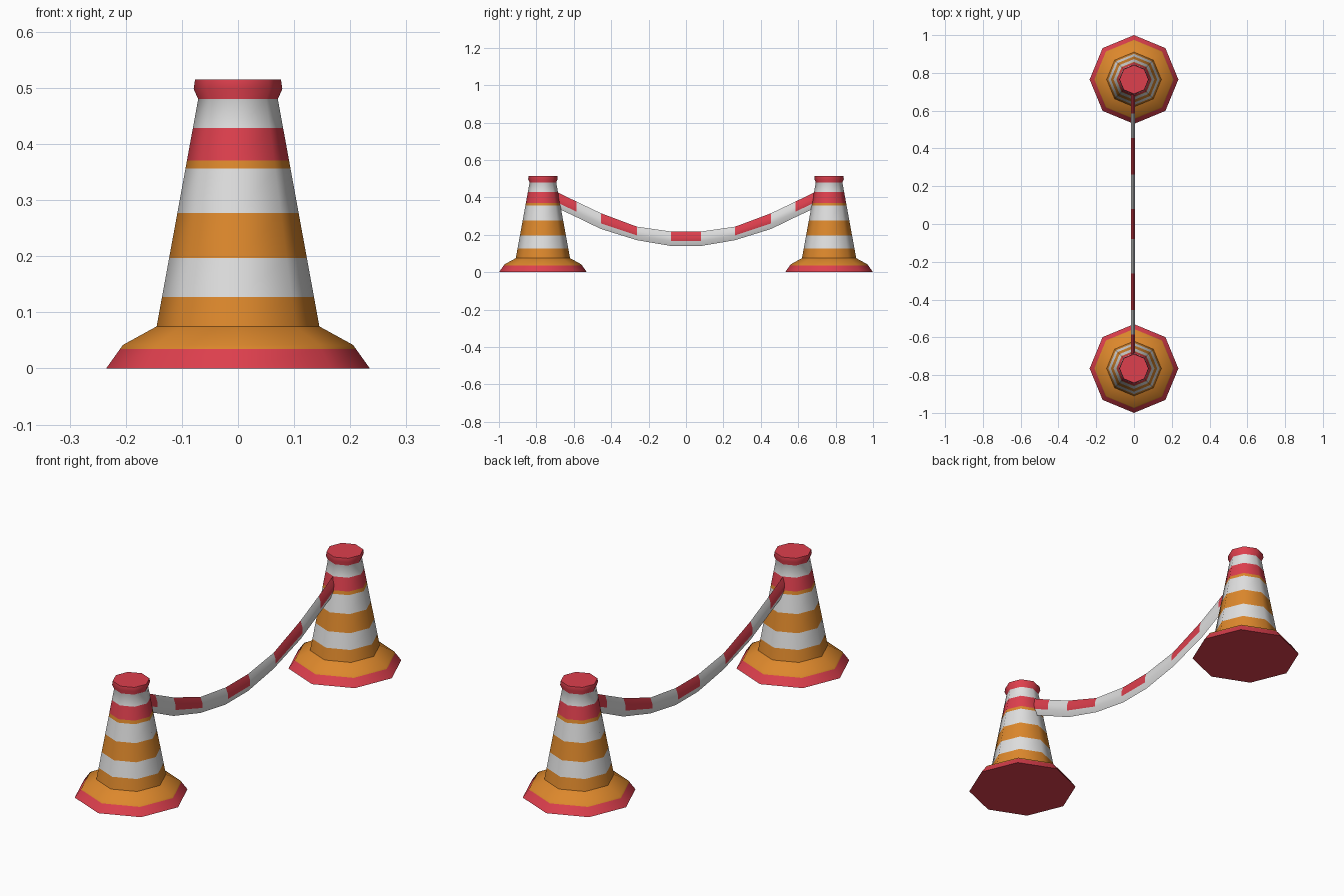
import bpy, bmesh, math

if "Cube" in bpy.data.objects:
    bpy.data.objects.remove(bpy.data.objects["Cube"])


def material(name, rgb):
    m = bpy.data.materials.new(name)
    m.diffuse_color = (*rgb, 1)
    m.use_nodes = True
    m.node_tree.nodes["Principled BSDF"].inputs["Base Color"].default_value = m.diffuse_color
    return m


RED, ORANGE, WHITE = 0, 1, 2
MATERIALS = [material("red", (0.73, 0.05, 0.075)),
             material("orange", (0.72, 0.245, 0.025)),
             material("white", (0.74, 0.74, 0.74))]


def finish(name, bm, angle):
    bmesh.ops.recalc_face_normals(bm, faces=bm.faces[:])
    me = bpy.data.meshes.new(name)
    bm.to_mesh(me)
    bm.free()
    for m in MATERIALS:
        me.materials.append(m)
    me.shade_smooth()
    me.set_sharp_from_angle(angle=math.radians(angle))
    ob = bpy.data.objects.new(name, me)
    bpy.context.collection.objects.link(ob)
    return ob


def loft(bm, rings, color):
    """Skin closed rings of points; color(ring index, side index) picks a material."""
    vs = [[bm.verts.new(p) for p in r] for r in rings]
    n = len(vs[0])
    for i in range(len(vs) - 1):
        for j in range(n):
            k = (j + 1) % n
            f = bm.faces.new((vs[i][j], vs[i][k], vs[i + 1][k], vs[i + 1][j]))
            f.material_index = color(i, j)
    for r in (vs[0], vs[-1]):
        bm.faces.new(r).material_index = RED


# Cone: stripe levels are cut into the body profile (height, radius, colour above)
def body_radius(z):
    return 0.145 + (0.071 - 0.145) * (z - 0.075) / (0.48 - 0.075)


profile = [(0, 0.235, RED), (0.035, 0.21, ORANGE), (0.042, 0.205, ORANGE)]
for z, c in ((0.075, ORANGE), (0.127, WHITE), (0.197, ORANGE), (0.277, WHITE),
             (0.356, ORANGE), (0.371, RED), (0.429, WHITE), (0.48, RED)):
    profile.append((z, body_radius(z), c))
profile += [(0.498, 0.079, RED), (0.515, 0.0765, RED)]

for name, cy in (("front_cone", -0.765), ("back_cone", 0.765)):
    bm = bmesh.new()
    rings = [[(r * math.cos(a * math.pi / 4), cy + r * math.sin(a * math.pi / 4), z)
              for a in range(8)] for z, r, _ in profile]
    loft(bm, rings, lambda i, j: profile[i][2])
    finish(name, bm, 48)

# Sagging barrier tape: half path of (y, bottom z, top z), mirrored
half = [(0.08, 0.14, 0.217), (0.262, 0.171, 0.243), (0.455, 0.231, 0.315),
        (0.585, 0.294, 0.377), (0.70, 0.348, 0.434)]
path = [(-y, b, t) for y, b, t in reversed(half)] + half
# Lens cross-section: (x, fraction of height)
section = [(0, 0), (0.010, 0.35), (0.010, 0.65), (0, 1), (-0.010, 0.65), (-0.010, 0.35)]
bm = bmesh.new()
rings = [[(x - 0.005, y, b + (t - b) * f) for x, f in section] for y, b, t in path]
# Alternate segments are red on the upper part, the lower edge stays white
loft(bm, rings, lambda i, j: RED if i in (0, 2, 4, 6, 8) and j in (1, 2, 3, 4) else WHITE)
finish("barrier_tape", bm, 50)
